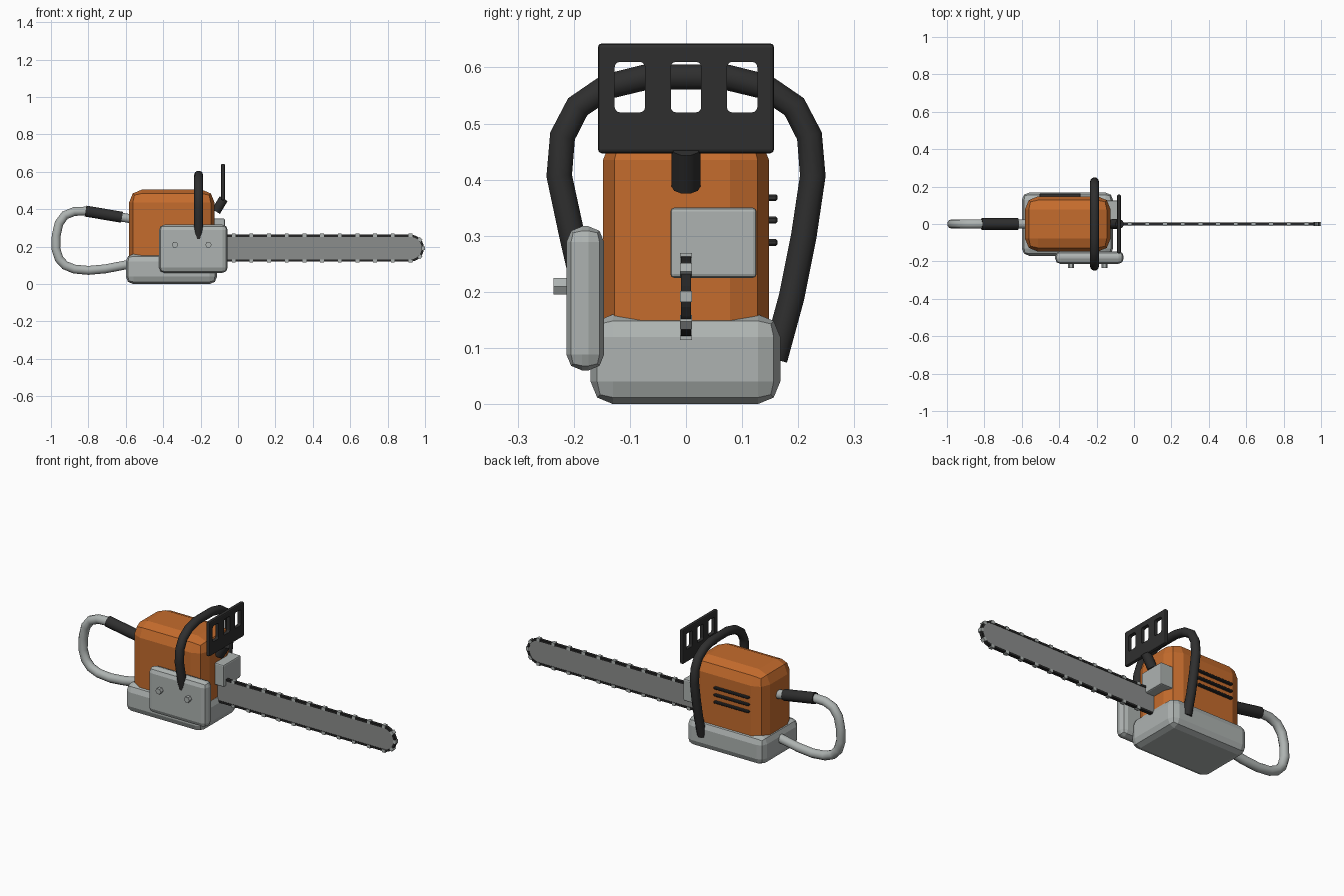
import bpy, bmesh, math
from mathutils import Vector

if "Cube" in bpy.data.objects:
    bpy.data.objects.remove(bpy.data.objects["Cube"])


def material(name, rgb):
    m = bpy.data.materials.new(name)
    m.diffuse_color = (*rgb, 1)
    m.use_nodes = True
    m.node_tree.nodes["Principled BSDF"].inputs["Base Color"].default_value = m.diffuse_color
    return m


ORANGE = material("orange plastic", (0.56, 0.15, 0.026))
GREY = material("light grey metal", (0.42, 0.45, 0.44))
STEEL = material("bar steel", (0.26, 0.27, 0.265))
BLACK = material("black rubber", (0.028, 0.028, 0.028))
CHAIN = material("dark chain", (0.018, 0.018, 0.018))


def finish(name, bm, mat):
    bmesh.ops.recalc_face_normals(bm, faces=bm.faces)
    me = bpy.data.meshes.new(name)
    bm.to_mesh(me)
    bm.free()
    me.materials.append(mat)
    ob = bpy.data.objects.new(name, me)
    bpy.context.collection.objects.link(ob)
    return ob


def box(name, lo, hi, mat, bevel=0.0, segs=2):
    lo, hi = Vector(lo), Vector(hi)
    bm = bmesh.new()
    bmesh.ops.create_cube(bm, size=1)
    for v in bm.verts:
        v.co = (lo + hi) / 2 + v.co * (hi - lo)
    if bevel:
        bmesh.ops.bevel(bm, geom=bm.edges[:], offset=bevel, segments=segs,
                        profile=0.5, affect='EDGES')
    return finish(name, bm, mat)


def smooth(ob):
    bpy.ops.object.select_all(action='DESELECT')
    ob.select_set(True)
    bpy.context.view_layer.objects.active = ob
    bpy.ops.object.shade_smooth_by_angle(angle=math.radians(50))


def tube(name, pts, radius, mat, res=3):
    cu = bpy.data.curves.new(name, 'CURVE')
    cu.dimensions = '3D'
    cu.bevel_depth, cu.bevel_resolution, cu.use_fill_caps = radius, res, True
    sp = cu.splines.new('POLY')
    sp.points.add(len(pts) - 1)
    for p, co in zip(sp.points, pts):
        p.co = (*co, 1)
    cu.materials.append(mat)
    ob = bpy.data.objects.new(name, cu)
    bpy.context.collection.objects.link(ob)
    bpy.ops.object.select_all(action='DESELECT')
    ob.select_set(True)
    bpy.context.view_layer.objects.active = ob
    bpy.ops.object.convert(target='MESH')
    ob = bpy.context.object
    smooth(ob)
    return ob


# Housing
box("base_tank", (-0.6, -0.17, 0), (-0.112, 0.168, 0.16), GREY, 0.04)
box("engine_body", (-0.583, -0.148, 0.06), (-0.125, 0.148, 0.505), ORANGE, 0.07)
box("clutch_cover", (-0.422, -0.213, 0.06), (-0.055, -0.146, 0.317), GREY, 0.028)
box("muffler", (-0.16, -0.028, 0.225), (-0.07, 0.126, 0.35), GREY, 0.007)

# Cover bolts
for i, x in enumerate((-0.337, -0.158)):
    bolt = tube(f"cover_bolt_{i}", [(x, -0.236, 0.21), (x, -0.2, 0.21)], 0.017, GREY, 1)
    bolt.data.shade_flat()

# Cooling vents on the back side
for i, z in enumerate((0.288, 0.328, 0.368)):
    box(f"vent_{i}", (-0.505, 0.14, z - 0.006), (-0.285, 0.163, z + 0.006), BLACK, 0.003, 1)

# Rear loop handle and its grip
loop = [(-0.55, 0.345), (-0.62, 0.357), (-0.815, 0.39), (-0.875, 0.388), (-0.925, 0.368),
        (-0.957, 0.325), (-0.972, 0.26), (-0.974, 0.19), (-0.957, 0.135), (-0.925, 0.1),
        (-0.875, 0.08), (-0.8, 0.073), (-0.71, 0.081), (-0.57, 0.108)]
tube("rear_handle", [(x, 0, z) for x, z in loop], 0.025, GREY)
tube("rear_grip", [(-0.62, 0, 0.357), (-0.815, 0, 0.39)], 0.031, BLACK)

# Front wrap handle
arch = [(0.07, 0.583), (0.14, 0.566), (0.193, 0.53), (0.22, 0.478), (0.226, 0.407)]
path = [(-0.18, 0.2), (-0.203, 0.3)] + [(-y, z) for y, z in arch[::-1]] + arch
path += [(0.21, 0.3), (0.188, 0.19), (0.158, 0.08)]
tube("front_handle", [(-0.211, y, z) for y, z in path], 0.024, BLACK)


# Hand guard: plate with three slots, made of bars and rounded slot cutters
guard = box("hand_guard", (-0.091, -0.157, 0.447), (-0.07, 0.157, 0.643), BLACK, 0.007)
for i, y in enumerate((-0.1, 0, 0.1)):
    bm = bmesh.new()
    bmesh.ops.create_cube(bm, size=1)
    for v in bm.verts:
        v.co = Vector((-0.08, y, 0.565)) + v.co * Vector((0.1, 0.054, 0.09))
    along = [e for e in bm.edges if abs(e.verts[0].co.x - e.verts[1].co.x) > 0.05]
    bmesh.ops.bevel(bm, geom=along, offset=0.009, segments=3, profile=0.5, affect='EDGES')
    cutter = finish(f"slot_cutter_{i}", bm, BLACK)
    cutter.hide_render = True
    cutter.hide_set(True)
    mod = guard.modifiers.new("slot", 'BOOLEAN')
    mod.object, mod.operation, mod.solver = cutter, 'DIFFERENCE', 'EXACT'
bpy.ops.object.select_all(action='DESELECT')
guard.select_set(True)
bpy.context.view_layer.objects.active = guard
bpy.ops.object.convert(target='MESH')
for ob in [o for o in bpy.data.objects if o.name.startswith("slot_cutter")]:
    bpy.data.objects.remove(ob)
tube("guard_bracket", [(-0.118, 0, 0.388), (-0.077, 0, 0.456)], 0.026, BLACK)

# Guide bar and chain
TIP, MID, START = 0.922, 0.192, -0.16


def outline(r, n=12):
    arc = [(TIP + r * math.cos(a), MID + r * math.sin(a))
           for a in (-math.pi / 2 + math.pi * k / n for k in range(n + 1))]
    return [(START, MID - r)] + arc + [(START, MID + r)]


def extruded(name, r, half, mat):
    bm = bmesh.new()
    face = bm.faces.new([bm.verts.new((x, -half, z)) for x, z in outline(r)])
    out = bmesh.ops.extrude_face_region(bm, geom=[face])
    for v in out["geom"]:
        if isinstance(v, bmesh.types.BMVert):
            v.co.y = half
    return finish(name, bm, mat)


extruded("guide_bar", 0.064, 0.007, STEEL)

# Chain band around the bar rim
bm = bmesh.new()
rings = []
for (xi, zi), (xo, zo) in zip(outline(0.06), outline(0.072)):
    rings.append([bm.verts.new(c) for c in ((xi, -0.009, zi), (xo, -0.009, zo),
                                            (xo, 0.009, zo), (xi, 0.009, zi))])
for a, b in zip(rings, rings[1:]):
    for k in range(4):
        bm.faces.new((a[k], a[(k + 1) % 4], b[(k + 1) % 4], b[k]))
bm.faces.new(rings[0])
bm.faces.new(rings[-1])
finish("chain", bm, CHAIN)

# Chain teeth: (x, z, angle) along the straights and round the nose
spots = [(TIP - 0.0945 * k, MID + s * 0.069, 0) for k in range(11) for s in (-1, 1)]
spots += [(TIP + 0.069 * math.cos(a), MID + 0.069 * math.sin(a), math.pi / 2 - a)
          for a in (math.radians(d) for d in (-42, 0, 42))]
bm = bmesh.new()
for x, z, ang in spots:
    c, s = math.cos(ang), math.sin(ang)
    for v in bmesh.ops.create_cube(bm, size=1)["verts"]:
        u, w = v.co.x * 0.02, v.co.z * 0.017
        v.co = (x + u * c + w * s, v.co.y * 0.022, z - u * s + w * c)
finish("chain_teeth", bm, GREY)
